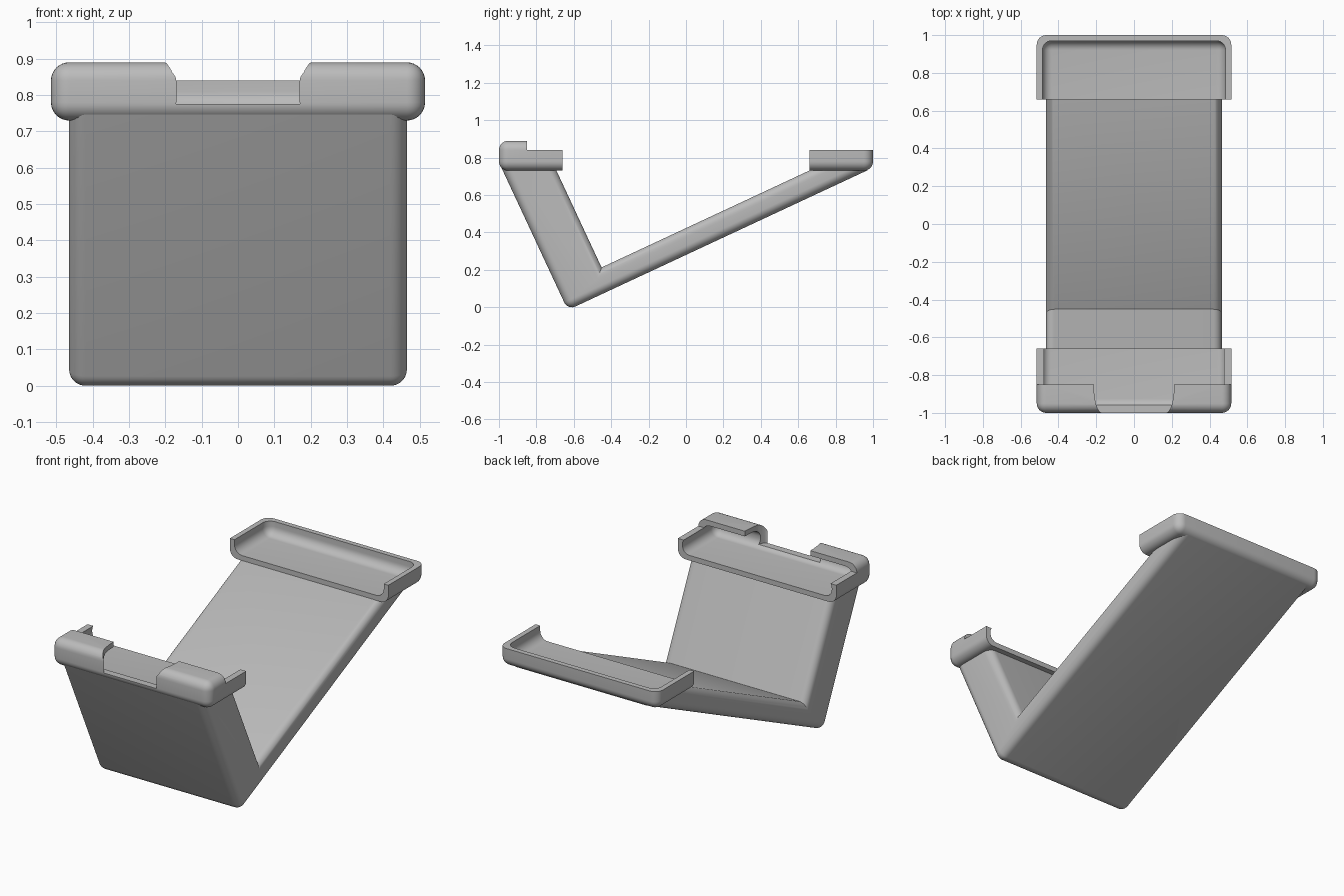
import bpy, bmesh
from math import sin, cos, pi, radians
from mathutils import Vector

cube = bpy.data.objects.get("Cube")
if cube:
    bpy.data.objects.remove(cube, do_unlink=True)

GREY = (0.5, 0.5, 0.5, 1)
mat = bpy.data.materials.new("plain grey")
mat.use_nodes = True
mat.diffuse_color = GREY
mat.node_tree.nodes["Principled BSDF"].inputs["Base Color"].default_value = GREY


def make_object(name, bm):
    bmesh.ops.recalc_face_normals(bm, faces=bm.faces)
    mesh = bpy.data.meshes.new(name)
    bm.to_mesh(mesh)
    bm.free()
    mesh.materials.append(mat)
    ob = bpy.data.objects.new(name, mesh)
    bpy.context.collection.objects.link(ob)
    return ob


def prism(points, depth):
    """Closed outline extruded along a vector."""
    bm = bmesh.new()
    face = bm.faces.new([bm.verts.new(p) for p in points])
    new = bmesh.ops.extrude_face_region(bm, geom=[face])["geom"]
    bmesh.ops.translate(bm, vec=depth, verts=[g for g in new if isinstance(g, bmesh.types.BMVert)])
    bmesh.ops.recalc_face_normals(bm, faces=bm.faces)
    return bm


def bevel(bm, edges, radius):
    bmesh.ops.bevel(bm, geom=edges, offset=radius, offset_type='OFFSET', segments=8,
                    profile=0.5, affect='EDGES', clamp_overlap=True)


def box(name, half_x, y0, y1, z0, z1, radius=0):
    """Box centred on x, with all edges rounded if a radius is given."""
    corners = [(-half_x, y0, z0), (half_x, y0, z0), (half_x, y1, z0), (-half_x, y1, z0)]
    bm = prism(corners, (0, 0, z1 - z0))
    if radius:
        bevel(bm, bm.edges[:], radius)
    return make_object(name, bm)


def cut(ob, cutters):
    """Subtract each cutter in turn, then remove it."""
    for cutter in cutters:
        mod = ob.modifiers.new("cut", 'BOOLEAN')
        mod.operation = 'DIFFERENCE'
        mod.solver = 'EXACT'
        mod.object = cutter
        bpy.context.view_layer.update()
        evaluated = ob.evaluated_get(bpy.context.evaluated_depsgraph_get())
        mesh = bpy.data.meshes.new_from_object(evaluated)
        ob.modifiers.clear()
        ob.data = mesh
        bpy.data.objects.remove(cutter, do_unlink=True)


# Angled bracket: a thick short arm and a thin long arm at right angles
HALF = 0.465
along = Vector((0, cos(radians(25)), sin(radians(25))))
up = Vector((0, -along.z, along.y))
heel = Vector((-HALF, -0.632, -0.015))
inner = heel + along * 0.26 + up * 0.13


def at_height(start, direction, z):
    return start + direction * ((z - start.z) / direction.z)


outline = [heel, at_height(heel, along, 0.734), at_height(inner, along, 0.75), inner,
           at_height(inner, up, 0.75), at_height(heel, up, 0.75)]
bm = prism(outline, (2 * HALF, 0, 0))


def is_rounded(edge):
    a, b = (v.co for v in edge.verts)
    if abs(a.x - b.x) > 0.1:
        return max(a.z, b.z) < 0.1
    return min(a.z, b.z) < 0.5


bevel(bm, [e for e in bm.edges if is_rounded(e)], 0.045)
bracket = make_object("angled_bracket", bm)

# Shared tray sizes
W, WALL, R = 0.515, 0.03, 0.05
BASE, RIM, TOP, END = 0.73, 0.84, 0.89, 0.66

# Rear tray: open on top and towards the front
rear_tray = box("rear_tray", W, 0.3, 1, BASE, 1.2, R)
cut(rear_tray, [
    box("rear_cavity", W - WALL, 0.1, 1 - WALL, BASE + WALL, 1.4, R),
    box("rear_top_cut", 1, 0, 2, RIM, 2),
    box("rear_end_cut", 1, 0, END, 0.5, 2),
])

# Front tray: same shell with a lip folded over its front edge
front_tray = box("front_tray", W, -1, -0.3, BASE, TOP, R)
notch = [(0.17, -1.1, 0.775), (0.17, -1.0, 0.775)]
notch += [(0.17 + 0.043 * sin(t * pi / 12), -0.85 - 0.15 * cos(t * pi / 12), 0.775) for t in range(1, 7)]
notch += [(0.213, -0.8, 0.775)]
notch += [(-x, y, z) for x, y, z in reversed(notch)]
cut(front_tray, [
    box("front_cavity", W - WALL, -1 + WALL, -0.1, BASE + WALL, TOP - WALL, 0.045),
    box("front_top_cut", 1, -0.85, 0, RIM, 2),
    box("front_end_cut", 1, -END, 0, 0.5, 2),
    make_object("notch_cutter", prism(notch, (0, 0, 0.5))),
])

# Smooth shading with crisp edges
for ob in (bracket, rear_tray, front_tray):
    bpy.ops.object.select_all(action='DESELECT')
    ob.select_set(True)
    bpy.context.view_layer.objects.active = ob
    bpy.ops.object.shade_smooth_by_angle(angle=radians(30))
